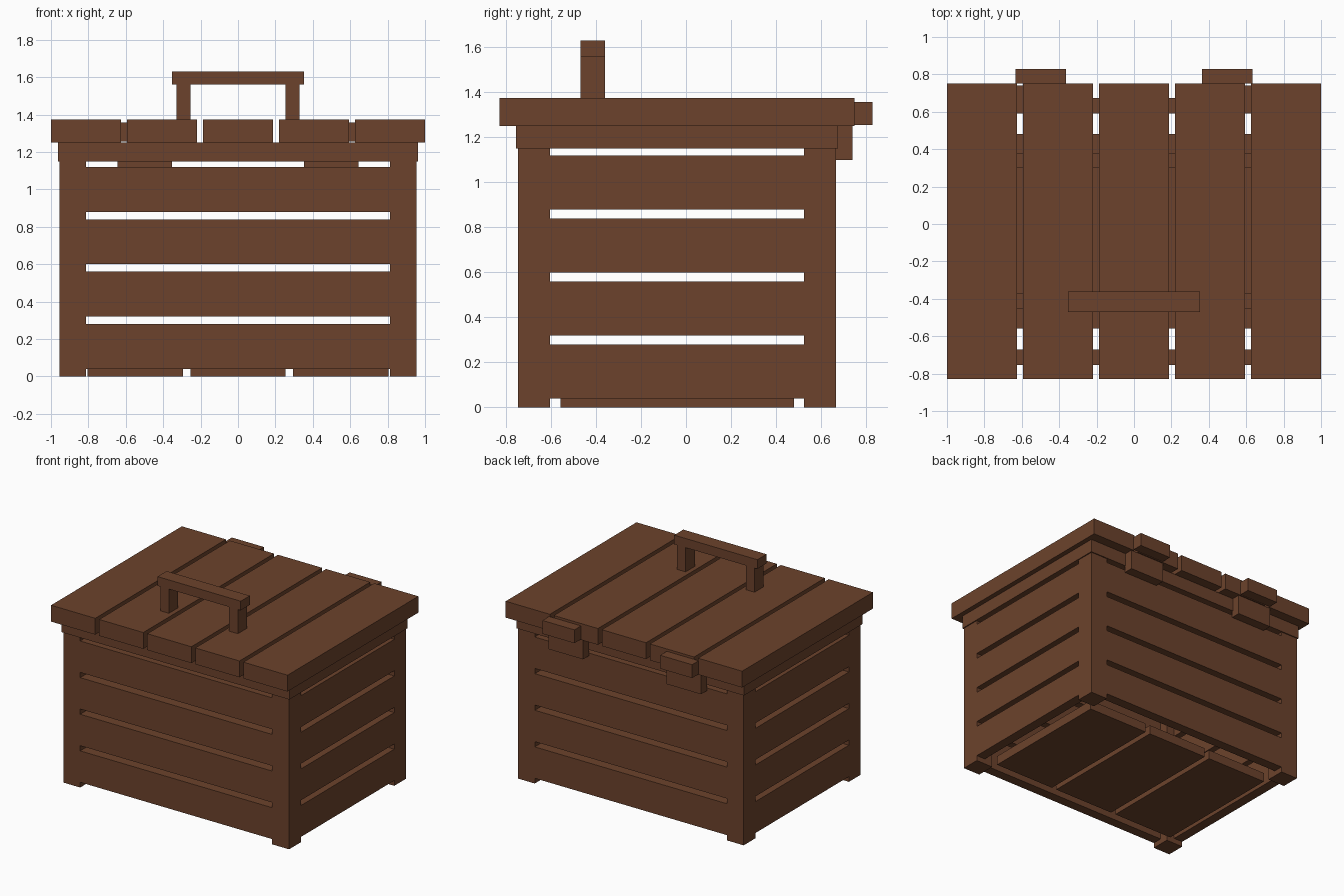
import bpy, bmesh
from mathutils import Vector

if "Cube" in bpy.data.objects:
    bpy.data.objects.remove(bpy.data.objects["Cube"])

wood = bpy.data.materials.new("brown_wood")
wood.diffuse_color = (0.15, 0.055, 0.025, 1)
wood.use_nodes = True
wood.node_tree.nodes["Principled BSDF"].inputs["Base Color"].default_value = wood.diffuse_color


def box(name, x, y, z):
    """Axis-aligned board given as (min, max) on each axis."""
    lo, hi = Vector((x[0], y[0], z[0])), Vector((x[1], y[1], z[1]))
    centre = (lo + hi) / 2
    bm = bmesh.new()
    bmesh.ops.create_cube(bm, size=1)
    bmesh.ops.scale(bm, vec=hi - lo, verts=bm.verts)
    mesh = bpy.data.meshes.new(name)
    bm.to_mesh(mesh)
    bm.free()
    mesh.materials.append(wood)
    ob = bpy.data.objects.new(name, mesh)
    ob.location = centre
    bpy.context.collection.objects.link(ob)
    return ob


def pair(name, x, y, z):
    """A board and its mirror image across x = 0."""
    box(name + "_right", x, y, z)
    box(name + "_left", (-x[1], -x[0]), y, z)


HX, YF, YB = 0.955, -0.747, 0.667   # body half width, front, back
POST, T = 0.143, 0.075              # post size, board thickness
IX = HX - POST

# Corner posts
pair("front_post", (IX, HX), (YF, YF + POST), (0, 1.15))
pair("back_post", (IX, HX), (YB - POST, YB), (0, 1.15))

# Wall slats, four rows on each side
for i in range(4):
    z = (0.04 + 0.28 * i, 0.28 + 0.28 * i)
    box(f"front_slat_{i}", (-IX, IX), (YF, YF + T), z)
    box(f"back_slat_{i}", (-IX, IX), (YB - T, YB), z)
    pair(f"side_slat_{i}", (HX - T, HX), (YF + POST, YB - POST), z)

# Rim on top of the walls
R = 0.008
rim_z = (1.15, 1.25)
box("front_rim", (-HX - R, HX + R), (YF - R, YF + T), rim_z)
box("back_rim", (-HX - R, HX + R), (YB - T, YB + R), rim_z)
pair("side_rim", (HX - T, HX + R), (YF + T, YB - T), rim_z)

# Floor planks
for i in (-1, 0, 1):
    box(f"floor_plank_{i + 1}", (0.55 * i - 0.255, 0.55 * i + 0.255),
        (-0.558, 0.48), (0, 0.07))

# Lid planks and the battens beneath them
for i in range(-2, 3):
    box(f"lid_plank_{i + 2}", (0.4067 * i - 0.1867, 0.4067 * i + 0.1867),
        (-0.83, 0.75), (1.25, 1.375))
for name, y in (("front", -0.412), ("back", 0.34)):
    box(name + "_lid_batten", (-0.85, 0.85), (y - 0.04, y + 0.04), (1.17, 1.25))

# Handle
pair("handle_post", (0.255, 0.328), (-0.47, -0.36), (1.375, 1.56))
box("handle_bar", (-0.352, 0.352), (-0.47, -0.36), (1.56, 1.63))

# Hinges at the back
pair("hinge_upper", (0.363, 0.633), (0.75, 0.83), (1.255, 1.357))
pair("hinge_lower", (0.353, 0.645), (YB, 0.74), (1.10, 1.25))
